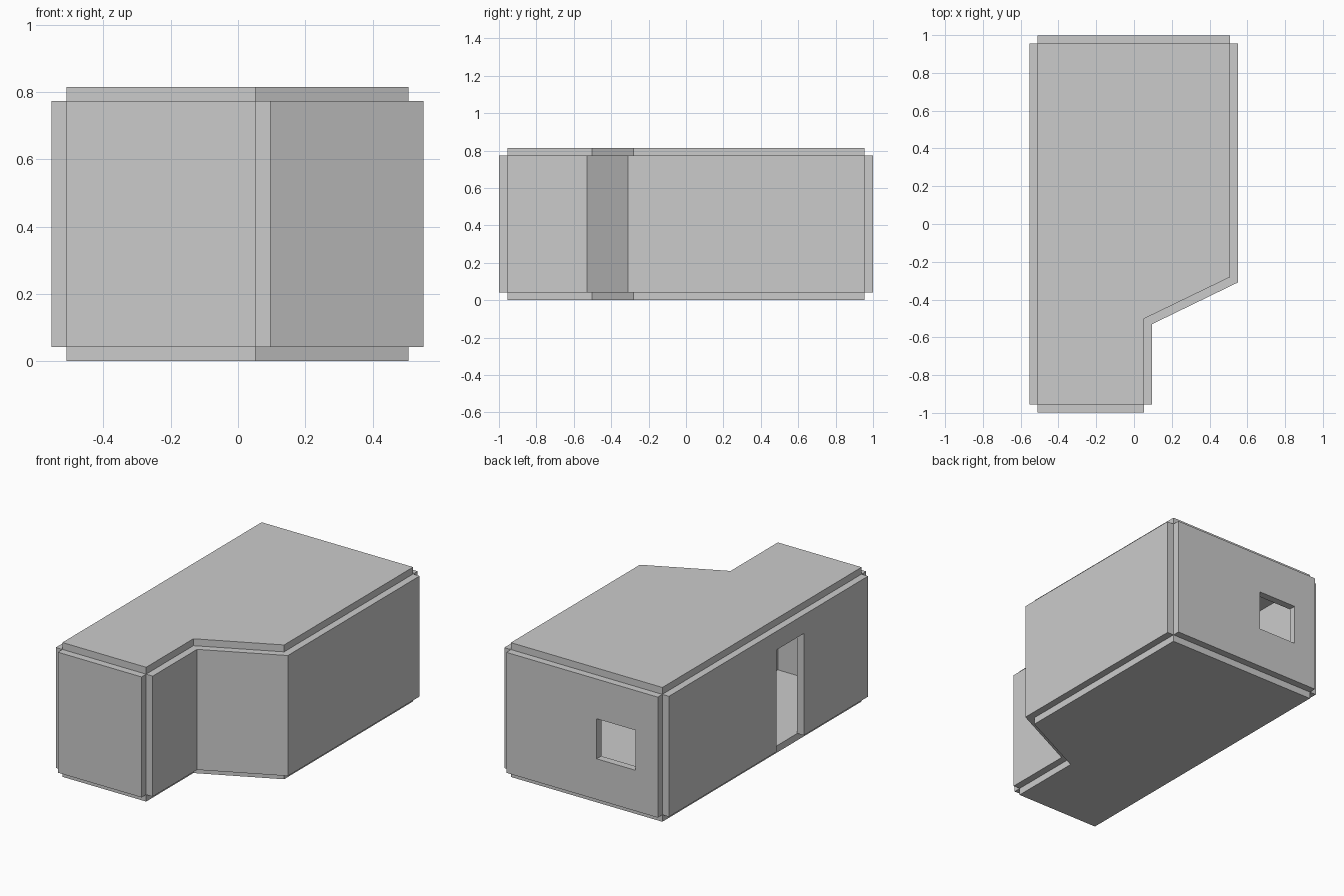
import bpy
import bmesh

if "Cube" in bpy.data.objects:
    bpy.data.objects.remove(bpy.data.objects["Cube"])

T = 0.044                      # panel thickness
Z0, Z1, H = 0.042, 0.773, 0.815
L, N, R, Y = -0.51, 0.052, 0.507, 0.955   # left, notch, right, half length


def prism(name, outline, z0, z1):
    """Extrude a plan outline between two heights."""
    bm = bmesh.new()
    face = bm.faces.new([bm.verts.new((x, y, z0)) for x, y in outline])
    ext = bmesh.ops.extrude_face_region(bm, geom=[face])
    top = [v for v in ext["geom"] if isinstance(v, bmesh.types.BMVert)]
    bmesh.ops.translate(bm, verts=top, vec=(0, 0, z1 - z0))
    bmesh.ops.recalc_face_normals(bm, faces=bm.faces)
    mesh = bpy.data.meshes.new(name)
    bm.to_mesh(mesh)
    bm.free()
    obj = bpy.data.objects.new(name, mesh)
    bpy.context.collection.objects.link(obj)
    return obj


def box(name, x0, x1, y0, y1, z0=Z0, z1=Z1):
    return prism(name, [(x0, y0), (x1, y0), (x1, y1), (x0, y1)], z0, z1)


def cut(wall, cutter):
    """Cut an opening and remove the cutter."""
    cutter.hide_render = True
    mod = wall.modifiers.new("opening", 'BOOLEAN')
    mod.operation = 'DIFFERENCE'
    mod.solver = 'EXACT'
    mod.object = cutter
    bpy.context.view_layer.objects.active = wall
    bpy.ops.object.modifier_apply(modifier=mod.name)
    bpy.data.objects.remove(cutter)


# Floor and ceiling slabs share the room plan
plan = [(L, -Y), (N, -Y), (N, -0.502), (R, -0.282), (R, Y), (L, Y)]
prism("floor", plan, 0, Z0)
prism("ceiling", plan, Z1, H)

# Mitred right wall: narrow end, diagonal and long side
inner = plan[1:5]
outer = [(R + T, Y), (R + T, -0.309), (N + T, -0.53), (N + T, -Y)]
prism("right_wall", inner + outer, Z0, Z1)

# Front wall
box("front_wall", L, N, -Y - T, -Y)

# Back wall with square window
back = box("back_wall", L, R, Y, Y + T)
cut(back, box("window_cutter", -0.36, -0.10, Y - 0.1, Y + 0.2, 0.289, 0.532))

# Left wall with doorway down to the floor
left = box("left_wall", L - T, L, -Y, Y)
cut(left, box("door_cutter", L - 0.2, L + 0.1, -0.338, -0.076, Z0 - 0.1, 0.66))
